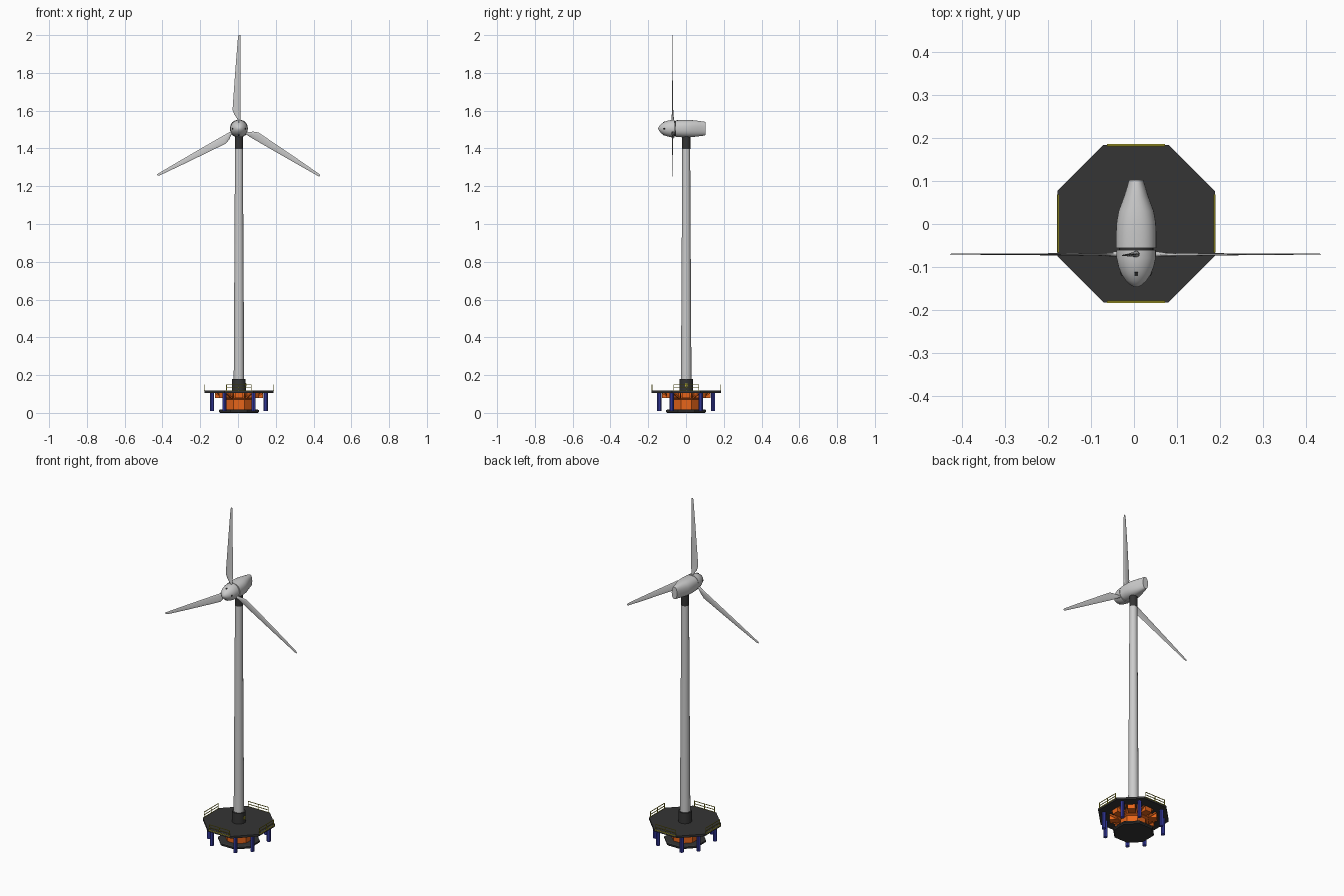
import bpy, bmesh
from math import sin, cos, pi, radians, atan2
from mathutils import Vector, Matrix

if "Cube" in bpy.data.objects:
    bpy.data.objects.remove(bpy.data.objects["Cube"])

CX, CY, HUB = 0.005, 0.001, 1.505


def material(name, rgb):
    m = bpy.data.materials.new(name)
    m.diffuse_color = (*rgb, 1)
    m.use_nodes = True
    m.node_tree.nodes["Principled BSDF"].inputs["Base Color"].default_value = m.diffuse_color
    return m


DARK = material("dark_grey", (0.035, 0.035, 0.035))
ORANGE = material("orange", (0.8, 0.13, 0.01))
BLUE = material("blue", (0.05, 0.06, 0.5))
YELLOW = material("yellow", (0.5, 0.45, 0.03))


def finish(name, bm, mat=None, smooth=False):
    bmesh.ops.recalc_face_normals(bm, faces=bm.faces)
    me = bpy.data.meshes.new(name)
    bm.to_mesh(me)
    bm.free()
    ob = bpy.data.objects.new(name, me)
    bpy.context.collection.objects.link(ob)
    if mat:
        me.materials.append(mat)
    if smooth:
        bpy.ops.object.select_all(action='DESELECT')
        ob.select_set(True)
        bpy.context.view_layer.objects.active = ob
        bpy.ops.object.shade_smooth_by_angle(angle=radians(35))
    return ob


def loft(bm, rings):
    """Bridge equal-sized rings of points and cap both ends."""
    vs = [[bm.verts.new(p) for p in r] for r in rings]
    n = len(vs[0])
    for a, b in zip(vs, vs[1:]):
        for i in range(n):
            bm.faces.new((a[i], a[(i + 1) % n], b[(i + 1) % n], b[i]))
    bm.faces.new(vs[0])
    bm.faces.new(vs[-1])


def lathe(name, profile, n, mat=None, smooth=False):
    """Turn (radius, z) points about the tower axis, flat side forward."""
    bm = bmesh.new()
    ang = [2 * pi * (i + 0.5) / n for i in range(n)]
    loft(bm, [[(CX + r * cos(a), CY + r * sin(a), z) for a in ang] for r, z in profile])
    return finish(name, bm, mat, smooth)


def box(bm, centre, size, turn=0.0):
    """Box placed relative to the tower axis, turned about that axis."""
    m = (Matrix.Translation((CX, CY, 0)) @ Matrix.Rotation(turn, 4, 'Z')
         @ Matrix.Translation(centre) @ Matrix.Diagonal((*size, 1)))
    bmesh.ops.create_cube(bm, size=1, matrix=m)


def bar(bm, a, b, w):
    """Thin square bar between two points."""
    a, b = Vector(a), Vector(b)
    q = (b - a).to_track_quat('Z', 'Y').to_matrix().to_4x4()
    m = Matrix.Translation((a + b) / 2) @ q @ Matrix.Diagonal((w, w, (b - a).length, 1))
    bmesh.ops.create_cube(bm, size=1, matrix=m)


# Octagonal base: foot, orange body, deck (apothem -> corner radius)
K = 1 / cos(pi / 8)
lathe("foot_plate", [(0.1 * K, 0), (0.106 * K, 0.006), (0.106 * K, 0.014), (0.1 * K, 0.018)], 8, DARK)
lathe("base_body", [(0.068 * K, 0.017), (0.068 * K, 0.07), (0.08 * K, 0.076), (0.08 * K, 0.107)], 8, ORANGE)
lathe("deck", [(0.183 * K, 0.106), (0.183 * K, 0.118)], 8, DARK)

# Support brackets and diagonal braces under the deck
bm = bmesh.new()
for k in range(8):
    t = k * pi / 4
    box(bm, (0.1, 0, 0.092), (0.055, 0.042, 0.026), t)
    rot = Matrix.Translation((CX, CY, 0)) @ Matrix.Rotation(t, 4, 'Z')
    for s in (-1, 1):
        bar(bm, rot @ Vector((0.082, s * 0.03, 0.078)), rot @ Vector((0.125, s * 0.03, 0.105)), 0.007)
finish("deck_brackets", bm, ORANGE)

# Blue legs, one near each deck corner
bm = bmesh.new()
for sx in (-1, 1):
    for sy in (-1, 1):
        for x, y in ((0.142, 0.077), (0.077, 0.142)):
            bmesh.ops.create_cone(bm, cap_ends=True, segments=10, radius1=0.0115, radius2=0.0115, depth=0.098,
                                  matrix=Matrix.Translation((CX + sx * x, CY + sy * y, 0.058)))
finish("legs", bm, BLUE, True)

# Railings on the four main deck edges
bm = bmesh.new()
for k in range(4):
    t = k * pi / 2
    for z in (0.133, 0.149):
        box(bm, (0.181, 0, z), (0.003, 0.135, 0.003), t)
    for y in (-0.066, 0, 0.066):
        box(bm, (0.181, y, 0.133), (0.003, 0.003, 0.034), t)
    box(bm, (0.183, 0, 0.117), (0.003, 0.135, 0.004), t)
finish("railings", bm, YELLOW)

# Tower with dark collars and a small access lamp
lathe("tower_collar", [(0.037, 0.117), (0.036, 0.18)], 24, DARK, True)
lathe("tower", [(0.028, 0.178), (0.021, 1.402)], 24, None, True)
lathe("yaw_collar", [(0.022, 1.398), (0.022, 1.475)], 24, DARK, True)
bm = bmesh.new()
box(bm, (0.037, 0, 0.148), (0.006, 0.012, 0.016))
finish("access_lamp", bm, YELLOW)


def body(name, sections, power=1.0, mat=None, n=32):
    """Loft rounded sections (y, half width, half height, z offset) along y."""
    def f(v):
        return abs(v) ** power * (1 if v > 0 else -1)
    bm = bmesh.new()
    loft(bm, [[(CX + w * f(cos(2 * pi * i / n)), y, HUB + dz + h * f(sin(2 * pi * i / n)))
               for i in range(n)] for y, w, h, dz in sections])
    return finish(name, bm, mat, True)


# Nacelle and spinner
body("nacelle", [(-0.056, 0.047, 0.044, 0), (-0.02, 0.047, 0.046, 0), (0.005, 0.0455, 0.046, 0),
                 (0.03, 0.041, 0.045, 0), (0.065, 0.028, 0.041, 0), (0.095, 0.019, 0.037, 0),
                 (0.102, 0.017, 0.035, 0)], 0.85)
body("hub_joint", [(-0.063, 0.04, 0.04, 0), (-0.052, 0.04, 0.04, 0)], 1, DARK)
body("spinner", [(y, r, r, 0) for y, r in ((-0.06, 0.046), (-0.08, 0.0455), (-0.1, 0.041), (-0.117, 0.034),
                                          (-0.132, 0.024), (-0.142, 0.013), (-0.147, 0.003))])

# Small dark ports on the spinner
bm = bmesh.new()
for k in range(4):
    m = (Matrix.Translation((CX, -0.116, HUB)) @ Matrix.Rotation(k * pi / 2, 4, 'Y')
         @ Matrix.Translation((0, 0, 0.0335)) @ Matrix.Rotation(0.5, 4, 'X') @ Matrix.Diagonal((0.008, 0.009, 0.005, 1)))
    bmesh.ops.create_cube(bm, size=1, matrix=m)
finish("spinner_ports", bm, DARK)

# Blades: (distance, trailing edge, leading edge, half thickness, twist)
SECTIONS = [(0.03, -0.008, 0.008, 0.008, 0), (0.05, -0.008, 0.008, 0.007, 0.1), (0.075, -0.025, 0.009, 0.004, 0.12),
            (0.1, -0.034, 0.0095, 0.003, 0.1), (0.2, -0.027, 0.0095, 0.0024, 0.07),
            (0.35, -0.016, 0.009, 0.0017, 0.04), (0.485, -0.005, 0.008, 0.0012, 0), (0.496, -0.002, 0.007, 0.0008, 0)]
for k in range(3):
    rot = Matrix.Translation((CX, -0.07, HUB)) @ Matrix.Rotation(k * 2 * pi / 3, 4, 'Y')
    bm = bmesh.new()
    rings = []
    for d, lo, hi, th, tw in SECTIONS:
        ring = []
        for i in range(12):
            a = 2 * pi * i / 12
            u, v = (lo + hi) / 2 + (hi - lo) / 2 * cos(a), th * sin(a)
            ring.append(rot @ Vector((u * cos(tw) - v * sin(tw), u * sin(tw) + v * cos(tw), d)))
        rings.append(ring)
    loft(bm, rings)
    finish(f"blade_{k + 1}", bm, None, True)
